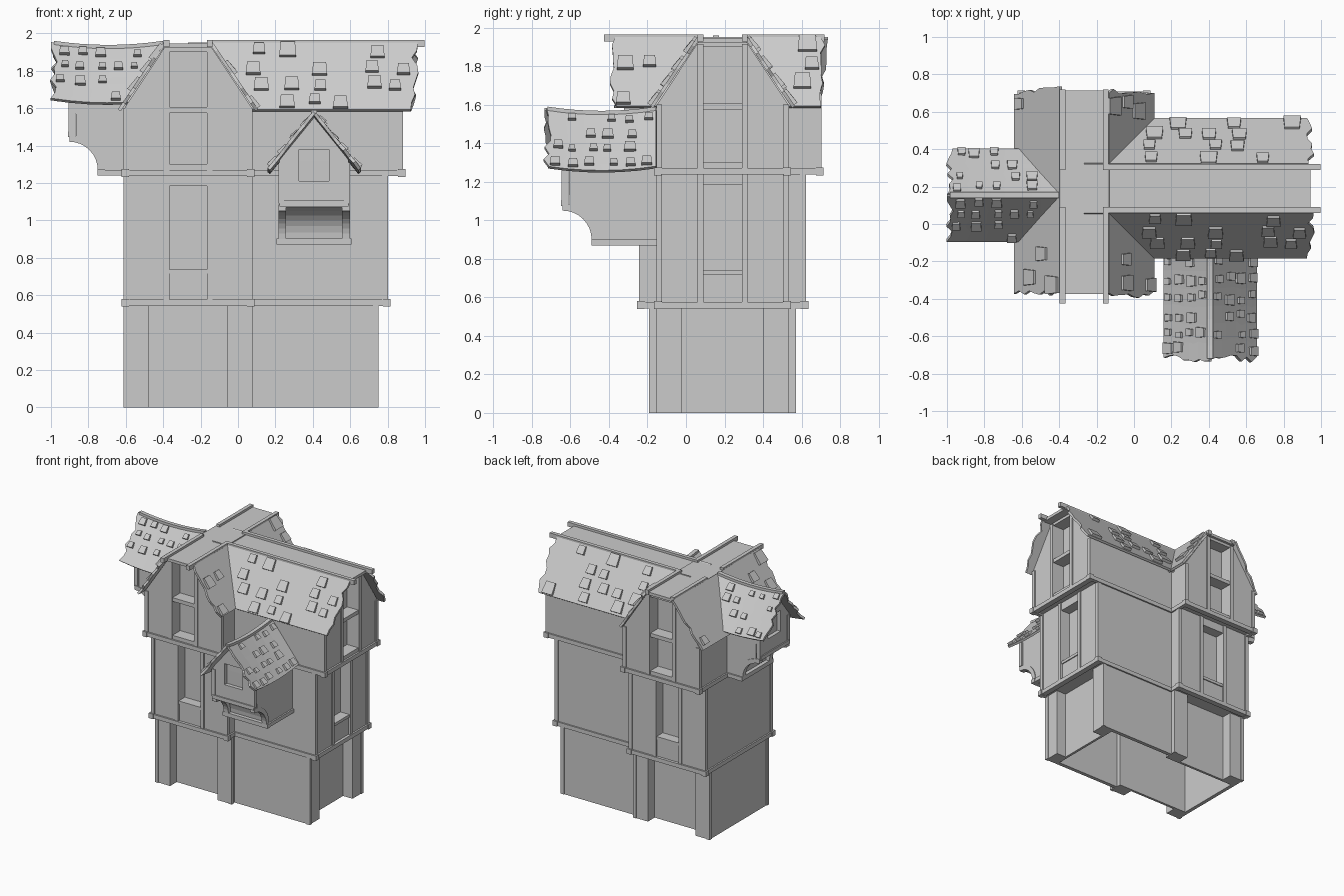
import bpy, bmesh, math, random
from mathutils import Matrix, Vector

random.seed(7)
cube = bpy.data.objects.get("Cube")
if cube:
    bpy.data.objects.remove(cube, do_unlink=True)

GREY = (0.6, 0.6, 0.6, 1)
mat = bpy.data.materials.new("plain grey")
mat.use_nodes = True
mat.diffuse_color = GREY
mat.node_tree.nodes["Principled BSDF"].inputs["Base Color"].default_value = GREY


def frame(x, y, z, degrees):
    """Local frame: v is sideways, u is outward (front when degrees is 0)."""
    return Matrix.Translation((x, y, z)) @ Matrix.Rotation(math.radians(degrees), 4, "Z")


def finish(name, bm, M, thickness=0):
    bmesh.ops.recalc_face_normals(bm, faces=bm.faces)
    mesh = bpy.data.meshes.new(name)
    bm.to_mesh(mesh)
    bm.free()
    mesh.materials.append(mat)
    ob = bpy.data.objects.new(name, mesh)
    ob.matrix_world = M
    bpy.context.collection.objects.link(ob)
    if thickness:
        mod = ob.modifiers.new("thickness", "SOLIDIFY")
        mod.thickness = thickness
        mod.offset = 0
    return ob


def prism(bm, pts, a, b, along="u"):
    """Extrude a (v, z) outline along u, or a (u, z) outline along v."""
    def place(p, d):
        return (p[0], -d, p[1]) if along == "u" else (d, -p[0], p[1])
    ends = [[bm.verts.new(place(p, d)) for p in pts] for d in (a, b)]
    bm.faces.new(ends[0])
    bm.faces.new(ends[1][::-1])
    n = len(pts)
    for i in range(n):
        j = (i + 1) % n
        bm.faces.new((ends[0][i], ends[0][j], ends[1][j], ends[1][i]))


def box(bm, v0, v1, u0, u1, z0, z1):
    prism(bm, [(v0, z0), (v1, z0), (v1, z1), (v0, z1)], u0, u1)


def mirrored(pts, s):
    return [(s * v, z) for v, z in pts]


def roof_slope(name, M, side, top, bottom, u0, u1, sag, cell, chance, keep):
    """Thin slope with a ragged outer end, plus scattered raised shingles."""
    def point(u, s):
        t = (u - u0) / (u1 - u0)
        drop = sag * ((2 * t - 1) ** 2 - 1)
        v = top[0] + (bottom[0] - top[0]) * s
        return Vector((side * v, -u, top[1] + (bottom[1] - top[1]) * s + drop))
    bm = bmesh.new()
    rows, cols = 9, 6
    grid = []
    for r in range(rows + 1):
        end = u1 + random.uniform(-0.02, 0.022)
        grid.append([bm.verts.new(point(u0 + (end - u0) * c / cols, r / rows))
                     for c in range(cols + 1)])
    for r in range(rows):
        for c in range(cols):
            bm.faces.new((grid[r][c], grid[r][c + 1], grid[r + 1][c + 1], grid[r + 1][c]))
    finish(name, bm, M, 0.018)

    bm = bmesh.new()
    down = Vector((side * (bottom[0] - top[0]), 0, bottom[1] - top[1]))
    length = down.length
    down.normalize()
    out = Vector((0, -1, 0))
    normal = out.cross(down)
    normal *= math.copysign(1, normal.z)
    nu, ns = int((u1 - u0) / cell), 4
    for i in range(nu):
        for k in range(ns):
            u = u0 + (i + 0.5 + random.uniform(-0.2, 0.2)) * (u1 - u0) / nu
            s = (k + 0.5 + random.uniform(-0.12, 0.12)) / ns
            v = top[0] + (bottom[0] - top[0]) * s
            if random.random() > chance or not keep(u, v):
                continue
            half = cell * random.uniform(0.2, 0.36)
            tall = min(half, length / ns * 0.45)
            p = point(u, s)
            lower, upper = [], []
            for a, d in ((-1, -1), (1, -1), (1, 1), (-1, 1)):
                wide = half * (0.85 if d < 0 else 1)
                q = p + out * a * wide + down * d * tall
                lower.append(bm.verts.new(q))
                upper.append(bm.verts.new(q + normal * (0.022 if d < 0 else 0.03)))
            bm.faces.new(upper)
            for a in range(4):
                b = (a + 1) % 4
                bm.faces.new((lower[a], lower[b], upper[b], upper[a]))
    finish(name + "_shingles", bm, M)


HALF, GAP, POST = 0.338, 0.1, 0.03


def arm(name, degrees, D, roof, rail, inner):
    """One gabled arm of the house; inner gives the wall starts for v = -1, +1."""
    M = frame(-0.267, 0.19, 0, degrees)
    F2, F3 = D + 0.05, D + 0.13
    # ground floor shell with a wide recessed front panel
    bm = bmesh.new()
    box(bm, -HALF + 0.02, HALF - 0.02, D - 0.105, D - 0.085, 0, 0.55)
    for s in (-1, 1):
        box(bm, s * (HALF - 0.03), s * HALF, inner[s], D, 0, 0.55)
        box(bm, s * 0.212, s * HALF, D - 0.105, D, 0, 0.55)
        box(bm, s * (HALF - 0.024), s * (HALF + 0.006), D - 0.024, D + 0.006, 0, 0.55)
    finish(name + "_ground_floor", bm, M)

    # middle floor with a tall recessed window
    bm = bmesh.new()
    box(bm, -HALF, HALF, 0, F2 - 0.08, 0.55, 1.25)
    box(bm, -GAP, GAP, F2 - 0.08, F2 - 0.008, 0.55, 0.72)
    box(bm, -GAP, GAP, F2 - 0.08, F2, 0.715, 0.738)
    box(bm, -GAP, GAP, F2 - 0.08, F2, 1.185, 1.25)
    for s in (-1, 1):
        box(bm, s * GAP, s * HALF, F2 - 0.08, F2, 0.55, 1.25)
        box(bm, s * GAP, s * (GAP + POST), F2, F2 + 0.008, 0.57, 1.25)
        box(bm, s * (HALF - 0.024), s * (HALF + 0.006), F2 - 0.024, F2 + 0.008, 0.57, 1.25)
    finish(name + "_middle_floor", bm, M)

    # attic floor and gable with an open central bay
    bm = bmesh.new()
    edge = [(HALF, 1.25), (HALF, 1.605), (0.125, 1.925)]
    prism(bm, edge + mirrored(edge[::-1], -1), 0, F3 - 0.1)
    for z0, z1 in ((1.25, 1.3), (1.575, 1.605), (1.9, 1.925)):
        box(bm, -GAP, GAP, F3 - 0.1, F3, z0, z1)
    for s in (-1, 1):
        prism(bm, mirrored([(GAP, 1.25)] + edge + [(GAP, 1.925)], s), F3 - 0.1, F3)
        box(bm, s * GAP, s * (GAP + POST), F3, F3 + 0.008, 1.25, 1.915)
        box(bm, s * (HALF - 0.024), s * (HALF + 0.006), F3 - 0.024, F3 + 0.008, 1.26, 1.6)
    finish(name + "_attic", bm, M)

    # floor beams with corner blocks
    bm = bmesh.new()
    for z0, F in ((0.543, F2), (1.237, F3)):
        z1, w = z0 + 0.033, HALF + 0.012
        box(bm, -w, w, F - 0.03, F + 0.014, z0, z1)
        for s in (-1, 1):
            box(bm, s * (w - 0.03), s * w, inner[s], F, z0, z1)
            box(bm, s * (w - 0.034), s * (w + 0.006), F - 0.02, F + 0.02, z0 - 0.004, z1 + 0.004)
    finish(name + "_floor_beams", bm, M)

    # flat roof crown and its rails
    bm = bmesh.new()
    box(bm, -0.13, 0.13, 0, roof, 1.922, 1.945)
    for s in (-1, 1):
        box(bm, s * 0.1, s * 0.13, 0.1, rail, 1.927, 1.963)
    finish(name + "_roof_crown", bm, M)
    for s, word in ((-1, "right"), (1, "left")):
        roof_slope(f"{name}_{word}_slope", M, s, (0.125, 1.945), (0.368, 1.588), 0, roof, 0,
                   0.14, 0.62, lambda u, v: u > max(0.3, v + 0.08) and u < roof - 0.03)


# three gabled arms; the long one points to +x
arm("front_wing", 0, 0.375, 0.565, 0.615, {-1: 0, 1: 0.3})
arm("back_wing", 180, 0.375, 0.525, 0.53, {-1: 0.3, 1: 0})
arm("long_wing", 90, 1.012, 1.21, 1.265, {-1: 0.3, 1: 0.3})


def bay(name, M, depth, foot, roof0, roof1, keep):
    """Projecting bay with a curved underside and its own sagging roof."""
    W, R = 0.185, 0.18

    def arc(r):
        return [(-r * math.sin(i * math.pi / 16), 0.03 + r * math.cos(i * math.pi / 16))
                for i in range(9)]
    # body behind the front plate
    bm = bmesh.new()
    prism(bm, [(-0.03, 0.45)] + [(min(u, -0.03), z) for u, z in arc(R)[1:]]
          + [(-depth, 0.03), (-depth, 0.45)], -W, W, "v")
    prism(bm, [(-W, 0.45), (W, 0.45), (0, 0.69)], -depth, -0.03)
    finish(name + "_body", bm, M)
    # front plate around a recessed window
    bm = bmesh.new()
    for s in (-1, 1):
        prism(bm, mirrored([(0.08, 0.2), (W, 0.2), (W, 0.45), (0.08, 0.595)], s), -0.03, 0)
    box(bm, -0.08, 0.08, -0.03, 0, 0.2, 0.34)
    prism(bm, [(-0.08, 0.51), (0.08, 0.51), (0.08, 0.595), (0, 0.69), (-0.08, 0.595)], -0.03, 0)
    finish(name + "_front_wall", bm, M)
    # curved ribs and beams
    bm = bmesh.new()
    for s in (-1, 1):
        prism(bm, arc(R + 0.005) + arc(R - 0.03)[::-1], s * (W - 0.035), s * (W + 0.006), "v")
        box(bm, s * (W - 0.02), s * (W + 0.012), -depth, -foot, 0, 0.03)
        box(bm, s * (W - 0.024), s * (W + 0.006), -0.024, 0.005, 0.22, 0.44)
    box(bm, -W, W, -0.03, 0.01, 0.205, 0.235)
    box(bm, -W - 0.016, W + 0.016, -0.19, -0.15, 0, 0.033)
    box(bm, -W, W, -depth, -0.17, 0.005, 0.03)
    finish(name + "_timbers", bm, M)
    # roof
    for s, word in ((-1, "right"), (1, "left")):
        roof_slope(f"{name}_{word}_slope", M, s, (0, 0.705), (0.243, 0.405), roof0, roof1,
                   0.022, 0.085, 0.8, keep)
    bm = bmesh.new()
    n = 8
    line = [(roof0 + (roof1 - roof0) * i / n, 0.70 + 0.022 * ((2 * i / n - 1) ** 2 - 1))
            for i in range(n + 1)]
    prism(bm, line + [(u, z + 0.02) for u, z in line[::-1]], -0.016, 0.016, "v")
    finish(name + "_ridge", bm, M)


bay("front_bay", frame(0.407, -0.64, 0.87, 0), 0.51, 0.17, -0.485, 0.08,
    lambda u, v: -0.45 < u < 0.05)
bay("side_bay", frame(-0.9, 0.155, 1.24, -90), 0.34, 0.17, -0.5, 0.085,
    lambda u, v: -0.44 + 0.73 * v < u < 0.055)
